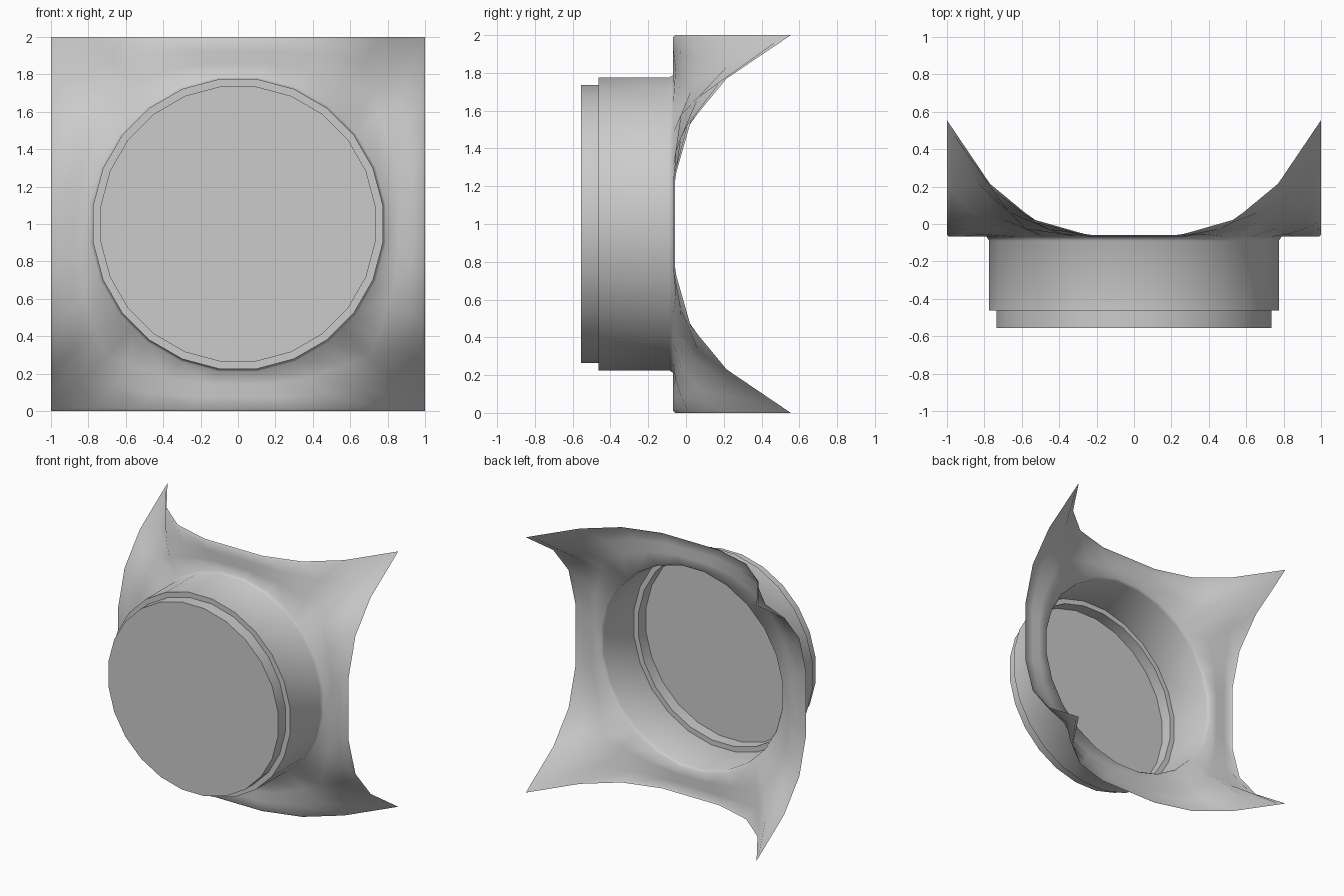
import bpy, bmesh, math

if "Cube" in bpy.data.objects:
    bpy.data.objects.remove(bpy.data.objects["Cube"])

# Outer square border: angle off the nearest axis -> (distance along side, y)
BORDER = {7.5: (0.25, -0.068), 22.5: (0.54, 0.015), 37.5: (0.77, 0.205), 45.0: (1.0, 0.545)}
Y_PLATE = -0.068
R_BASE = 0.795

# 24-sided round plus one extra column at each square corner
angles = sorted([7.5 + 15 * k for k in range(24)] + [45 + 90 * k for k in range(4)])


def circle_point(a, r, y):
    if a % 90 == 45:                       # corner column lies mid-facet
        r *= math.cos(math.radians(7.5))
    t = math.radians(a)
    return (r * math.cos(t), y, 1 + r * math.sin(t))


def border_point(a):
    side = round(a / 90)
    off = a - 90 * side
    along, y = BORDER[abs(off)]
    along = math.copysign(along, off)
    c, s = round(math.cos(side * math.pi / 2)), round(math.sin(side * math.pi / 2))
    return (c - s * along, y, 1 + s + c * along)


def plate_ring(t):
    pts = []
    for a in angles:
        p, q = circle_point(a, R_BASE, Y_PLATE), border_point(a)
        y = p[1] + (q[1] - p[1]) * t ** 1.7 + (0.01 if t == 1 else 0)
        pts.append((p[0] + (q[0] - p[0]) * t, y, p[2] + (q[2] - p[2]) * t))
    return pts


# Rings from cap to plate rim: (radius, y) for the stepped drum, then the curved plate
drum = [(0.741, -0.555), (0.741, -0.462), (0.781, -0.462), (0.781, -0.09)]
rings = [[circle_point(a, r, y) for a in angles] for r, y in drum]
rings += [plate_ring(t) for t in (0, 0.33, 0.65, 0.95, 1)]

bm = bmesh.new()
loops = [[bm.verts.new(p) for p in ring] for ring in rings]
n = len(angles)
cap = bm.faces.new(loops[0])
for lo, hi in zip(loops, loops[1:]):
    for i in range(n):
        j = (i + 1) % n
        bm.faces.new((lo[i], hi[i], hi[j], lo[j]))
bmesh.ops.recalc_face_normals(bm, faces=bm.faces[:])
bm.normal_update()
if cap.normal.y > 0:
    bmesh.ops.reverse_faces(bm, faces=bm.faces[:])

mesh = bpy.data.meshes.new("flanged_cover")
bm.to_mesh(mesh)
bm.free()
cover = bpy.data.objects.new("flanged_cover", mesh)
bpy.context.collection.objects.link(cover)

# Smooth round walls, crisp steps
bpy.context.view_layer.objects.active = cover
cover.select_set(True)
bpy.ops.object.shade_smooth_by_angle(angle=math.radians(65))
